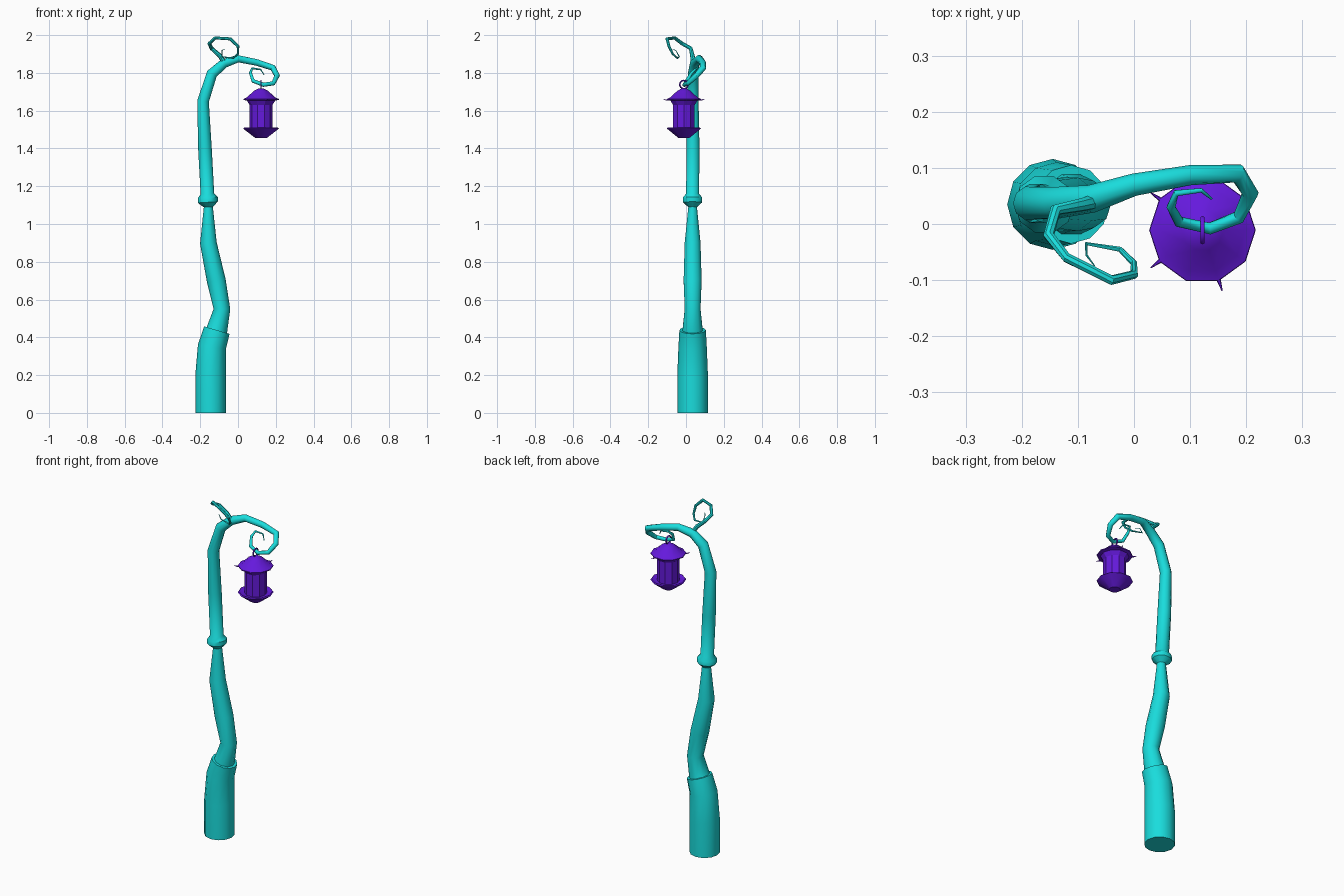
import bpy, bmesh, math
from mathutils import Vector, Matrix

if "Cube" in bpy.data.objects:
    bpy.data.objects.remove(bpy.data.objects["Cube"])


def material(name, rgb):
    m = bpy.data.materials.new(name)
    m.diffuse_color = (*rgb, 1)
    m.use_nodes = True
    m.node_tree.nodes["Principled BSDF"].inputs["Base Color"].default_value = m.diffuse_color
    return m


TEAL = material("teal", (0.01, 0.72, 0.72))
PURPLE = material("purple", (0.13, 0.01, 0.72))


def finish(name, bm, mat, angle=40):
    bmesh.ops.recalc_face_normals(bm, faces=bm.faces)
    me = bpy.data.meshes.new(name)
    bm.to_mesh(me)
    bm.free()
    ob = bpy.data.objects.new(name, me)
    bpy.context.collection.objects.link(ob)
    me.materials.append(mat)
    bpy.ops.object.select_all(action='DESELECT')
    ob.select_set(True)
    bpy.context.view_layer.objects.active = ob
    bpy.ops.object.shade_smooth_by_angle(angle=math.radians(angle))
    return ob


def skin(bm, rings):
    n = len(rings[0])
    for a, b in zip(rings, rings[1:]):
        for i in range(n):
            j = (i + 1) % n
            bm.faces.new((a[i], a[j], b[j], b[i]))
    bm.faces.new(rings[0][::-1])
    bm.faces.new(rings[-1])


def tube(name, path, sides, mat, start=None):
    """Sweep a polygon along (x, y, z, radius) points without twisting."""
    bm = bmesh.new()
    pts = [Vector(p[:3]) for p in path]
    side, rings = Vector((1, 0, 0)), []
    for k, p in enumerate(pts):
        a = (p - pts[k - 1]).normalized() if k else Vector()
        b = (pts[k + 1] - p).normalized() if k < len(pts) - 1 else Vector()
        t = (a + b).normalized()
        if k == 0 and start:
            t = Vector(start)
        side = (side - t * side.dot(t)).normalized()
        up = t.cross(side)
        rings.append([bm.verts.new(p + path[k][3] * (
            side * math.cos(w) + up * math.sin(w)))
            for w in (math.tau * i / sides for i in range(sides))])
    skin(bm, rings)
    return finish(name, bm, mat)


# Wide stump sleeve at the ground
tube("base_sleeve", [
    (-.145, .035, 0, .081), (-.145, .035, .2, .081),
    (-.138, .035, .35, .075), (-.112, .035, .438, .07)],
    12, TEAL, start=(0, 0, 1))

# Crooked stem running up into the curled arm
tube("stem_and_arm", [
    (-.125, .035, .40, .06), (-.112, .035, .438, .056),
    (-.085, .035, .55, .044), (-.115, .035, .70, .05),
    (-.157, .035, .90, .044), (-.157, .035, 1.09, .024),
    (-.16, .035, 1.115, .053), (-.16, .035, 1.14, .053),
    (-.162, .035, 1.16, .036), (-.175, .037, 1.40, .036),
    (-.185, .037, 1.65, .031), (-.138, .038, 1.795, .029),
    (-.075, .045, 1.85, .025), (0, .07, 1.875, .02),
    (.10, .087, 1.855, .018), (.185, .09, 1.827, .017),
    (.207, .055, 1.785, .015), (.187, .012, 1.745, .012),
    (.135, -.008, 1.737, .011), (.08, .004, 1.757, .010),
    (.066, .03, 1.80, .008), (.075, .055, 1.824, .006),
    (.12, .06, 1.818, .004), (.138, .045, 1.79, .002)],
    10, TEAL)

# Thin curling tendril
tube("tendril", [
    (-.07, .04, 1.85, .014), (-.095, .034, 1.89, .012),
    (-.14, .025, 1.93, .0105), (-.152, -.02, 1.955, .010),
    (-.12, -.06, 1.985, .009), (-.04, -.10, 1.98, .009),
    (0, -.09, 1.94, .008), (0, -.07, 1.90, .006),
    (-.025, -.045, 1.878, .005), (-.085, -.035, 1.885, .003),
    (-.085, -.055, 1.92, .002), (-.07, -.075, 1.925, .001)],
    8, TEAL)

# Ten-sided lantern turned from a profile of (radius, z)
CX, CY = .122, -.011
profile = [(.03, 1.455), (.078, 1.492), (.095, 1.505), (.09, 1.51),
           (.073, 1.503), (.06, 1.503), (.06, 1.63), (.075, 1.653), (.094, 1.657),
           (.094, 1.662), (.076, 1.67), (.037, 1.705), (.012, 1.718)]
bm = bmesh.new()
skin(bm, [[bm.verts.new((CX + r * math.cos(math.tau * i / 10),
                         CY + r * math.sin(math.tau * i / 10), z))
           for i in range(10)] for r, z in profile])
finish("lantern", bm, PURPLE, 30)

# Small spikes on the lantern roof rim
for i, deg in enumerate((72, 144, 216, 288)):
    d = Vector((math.cos(math.radians(deg)), math.sin(math.radians(deg)), 0))
    c = Vector((CX, CY, 1.657))
    tube(f"rim_spike_{i + 1}", [
        (*(c + d * .085), .005), (*(c + d * .1), .003),
        (*(c + d * .114 + Vector((0, 0, .004))), .001)], 6, PURPLE)

# Hanging ring around the curl
bpy.ops.mesh.primitive_torus_add(
    location=(CX, CY, 1.738), rotation=(0, math.pi / 2, 0),
    major_radius=.022, minor_radius=.004, major_segments=14, minor_segments=6)
ring = bpy.context.object
ring.name = "hanging_ring"
ring.data.materials.append(PURPLE)
bpy.ops.object.shade_smooth_by_angle(angle=math.radians(60))
